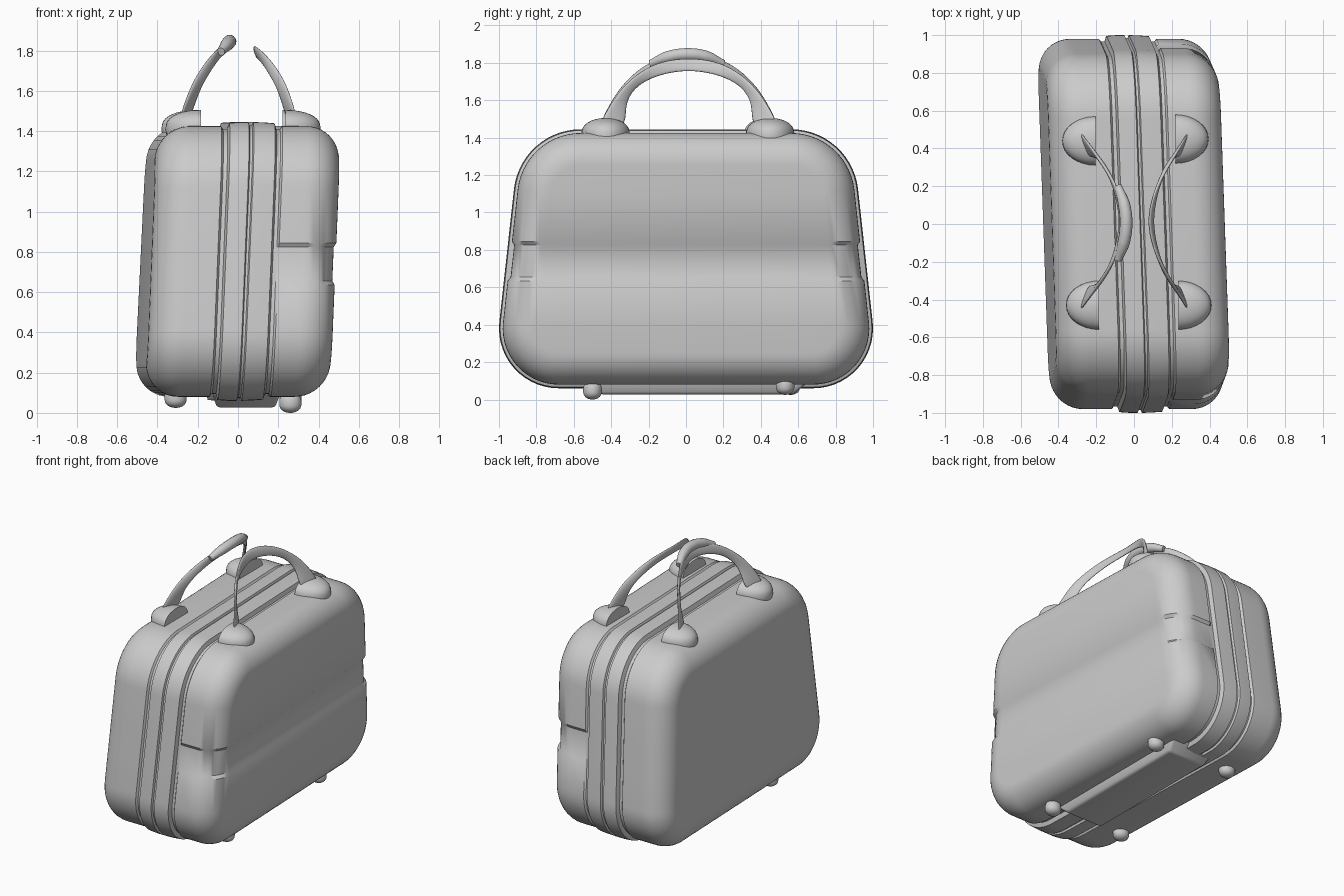
import bpy, bmesh, math
from mathutils import Vector

cube = bpy.data.objects.get("Cube")
if cube:
    bpy.data.objects.remove(cube, do_unlink=True)

grey = bpy.data.materials.new("Plain grey")
grey.use_nodes = True
GREY = (0.6, 0.6, 0.6, 1)
grey.diffuse_color = GREY
grey.node_tree.nodes["Principled BSDF"].inputs["Base Color"].default_value = GREY


def lean(p):
    """The case body leans slightly sideways and is turned a little."""
    return Vector((p[0] + 0.045 * (p[2] - 0.75) - 0.035 * p[1], p[1], p[2]))


def finish(name, bm, angle=35):
    bmesh.ops.recalc_face_normals(bm, faces=bm.faces[:])
    mesh = bpy.data.meshes.new(name)
    bm.to_mesh(mesh)
    bm.free()
    mesh.materials.append(grey)
    ob = bpy.data.objects.new(name, mesh)
    bpy.context.collection.objects.link(ob)
    bpy.ops.object.select_all(action='DESELECT')
    ob.select_set(True)
    bpy.context.view_layer.objects.active = ob
    bpy.ops.object.shade_smooth_by_angle(angle=math.radians(angle))
    return ob


# Half outline of the case (y, z), from bottom to top, moved inward by inset
A = math.atan(0.11)
LOW, LOW_R = (0.68, 0.38), 0.32
TOP_R, TOP_Z = 0.36, 1.085
SIDE = LOW[0] * math.cos(A) + LOW[1] * math.sin(A) + LOW_R
HIGH = ((SIDE - TOP_R - TOP_Z * math.sin(A)) / math.cos(A), TOP_Z)
BAND_Z = (0.635, 0.655, 0.825, 0.845)


def half_outline(inset):
    def arc(c, r, a0, a1, n=14):
        angles = [a0 + (a1 - a0) * i / n for i in range(n + 1)]
        return [(c[0] + (r - inset) * math.cos(a), c[1] + (r - inset) * math.sin(a)) for a in angles]
    side = [((SIDE - inset - z * math.sin(A)) / math.cos(A), z) for z in BAND_Z]
    return arc(LOW, LOW_R, -math.pi / 2, A) + side + arc(HIGH, TOP_R, A, math.pi / 2)


# Case body: stations across the thickness, with rounded rims and seam grooves
HALF, FILLET, SHELL = 0.458, 0.17, 0.02
rim = [(HALF - FILLET * (1 - math.sin(t)), SHELL + FILLET * (1 - math.cos(t)))
       for t in [math.pi / 2 * i / 10 for i in range(11)]]
middle = [(-0.135, SHELL), (-0.125, 0.034), (-0.105, 0.034), (-0.095, 0.004), (-0.04, 0.0),
          (0.0, 0.0), (0.006, 0.014), (0.018, 0.014), (0.024, 0.0), (0.08, 0.002),
          (0.13, 0.006), (0.14, 0.034), (0.158, 0.034), (0.168, SHELL)]
stations = [(-x, d) for x, d in reversed(rim)] + middle + rim

bm = bmesh.new()
rings = []
for x, d in stations:
    half = half_outline(d)
    loop = half + [(-y, z) for y, z in reversed(half)]
    ring = []
    for y, z in loop:
        px, py = x, y
        # Shallow belt pressed into the left shell
        if x > 0.165 and BAND_Z[0] + 0.01 < z < BAND_Z[3] - 0.01 and abs(y) > 0.6:
            px, py = (x - 0.012 if x > 0.4 else x), y * 0.985
        ring.append(bm.verts.new(lean((px, py, z))))
    rings.append(ring)
for a, b in zip(rings, rings[1:]):
    n = len(a)
    for i in range(n):
        j = (i + 1) % n
        bm.faces.new((a[i], a[j], b[j], b[i]))
# Large side panels made of level strips
for ring in (rings[0], rings[-1]):
    n = len(ring)
    for i in range(n // 2 - 1):
        bm.faces.new((ring[i], ring[i + 1], ring[n - 2 - i], ring[n - 1 - i]))
finish("case_body", bm)


def block(name, size, centre, bevel, taper=1.0):
    bm = bmesh.new()
    bmesh.ops.create_cube(bm, size=1)
    for v in bm.verts:
        k = taper if v.co.z < 0 else 1.0
        v.co = Vector((v.co.x * size[0] * k, v.co.y * size[1] * k, v.co.z * size[2])) + Vector(centre)
    bmesh.ops.bevel(bm, geom=bm.edges[:], offset=bevel, segments=3, affect='EDGES', profile=0.5)
    return finish(name, bm)


# Base strip under the seam
block("base_strip", (0.34, 1.2, 0.07), (0.04, 0.06, 0.062), 0.015, 0.85)


def ellipsoid(name, centre, radii, cut_x=0):
    """Ellipsoid, optionally cut flat on the side facing the seam."""
    bm = bmesh.new()
    bmesh.ops.create_uvsphere(bm, u_segments=32, v_segments=20, radius=1)
    if cut_x:
        cut = bmesh.ops.bisect_plane(bm, geom=bm.verts[:] + bm.edges[:] + bm.faces[:],
                                     plane_co=(0, 0, 0), plane_no=(-cut_x, 0, 0), clear_outer=True)
        edges = [e for e in cut["geom_cut"] if isinstance(e, bmesh.types.BMEdge)]
        bmesh.ops.contextual_create(bm, geom=edges)
    for v in bm.verts:
        # Flatten the crown so the dome is fuller than a plain sphere
        z = math.copysign(abs(v.co.z) ** 0.75, v.co.z)
        v.co = Vector((v.co.x * radii[0], v.co.y * radii[1], z * radii[2])) + Vector(centre)
    return finish(name, bm)


# Feet
for name, x, y, z in (("left_front_foot", 0.26, -0.50, 0.05), ("right_front_foot", -0.31, -0.50, 0.075),
                      ("left_back_foot", 0.26, 0.53, 0.075), ("right_back_foot", -0.31, 0.56, 0.075)):
    ellipsoid(name, (x, y, z), (0.055, 0.05, 0.05))

# Handle mounts: half domes with the flat side toward the seam
for name, s, x, y in (("left_front_mount", 1, 0.235, -0.43), ("left_back_mount", 1, 0.22, 0.45),
                      ("right_front_mount", -1, -0.185, -0.43), ("right_back_mount", -1, -0.205, 0.44)):
    ellipsoid(name, (x, y, 1.41), (0.175, 0.13, 0.095), s)

# Handle straps: outer and inner edges from one foot to the crown
OUTER = [(0.30, -0.50, 1.44), (0.27, -0.44, 1.55), (0.23, -0.37, 1.66),
         (0.16, -0.26, 1.76), (0.10, -0.14, 1.815), (0.07, 0.0, 1.83)]
INNER = [(0.245, -0.33, 1.44), (0.215, -0.335, 1.55), (0.19, -0.32, 1.62),
         (0.15, -0.26, 1.69), (0.12, -0.14, 1.74), (0.095, 0.0, 1.76)]


def strap(name, side, stretch, shift):
    def place(p):
        k = (p[2] - 1.44) / 0.39
        return Vector((side * p[0] + shift * k, p[1] + 0.015, 1.44 + (p[2] - 1.44) * stretch))

    def whole(edge):
        return edge + [(x, -y, z) for x, y, z in reversed(edge[:-1])]
    bm = bmesh.new()
    pairs = [(bm.verts.new(place(o)), bm.verts.new(place(i))) for o, i in zip(whole(OUTER), whole(INNER))]
    for (a, b), (c, d) in zip(pairs, pairs[1:]):
        bm.faces.new((a, b, d, c))
    ob = finish(name, bm, 60)
    solid = ob.modifiers.new("Thickness", 'SOLIDIFY')
    solid.thickness, solid.offset = 0.022, 0
    sub = ob.modifiers.new("Smooth", 'SUBSURF')
    sub.levels = sub.render_levels = 2
    return ob


strap("left_handle_strap", 1, 1.0, 0.0)
strap("right_handle_strap", -1, 1.06, 0.03)

# Padded grip along the crown of the right handle
curve = bpy.data.curves.new("right_handle_grip", 'CURVE')
curve.dimensions = '3D'
curve.bevel_depth, curve.bevel_resolution, curve.use_fill_caps = 0.034, 5, True
spline = curve.splines.new('BEZIER')
grip = [(-0.085, -0.19, 1.795, 0.6), (-0.055, -0.1, 1.83, 0.95), (-0.042, 0.0, 1.845, 1.0),
        (-0.052, 0.1, 1.835, 0.95), (-0.085, 0.2, 1.795, 0.6)]
spline.bezier_points.add(len(grip) - 1)
for bp, (x, y, z, r) in zip(spline.bezier_points, grip):
    bp.co, bp.radius = (x, y, z), r
    bp.handle_left_type = bp.handle_right_type = 'AUTO'
curve.materials.append(grey)
bpy.context.collection.objects.link(bpy.data.objects.new("right_handle_grip", curve))
